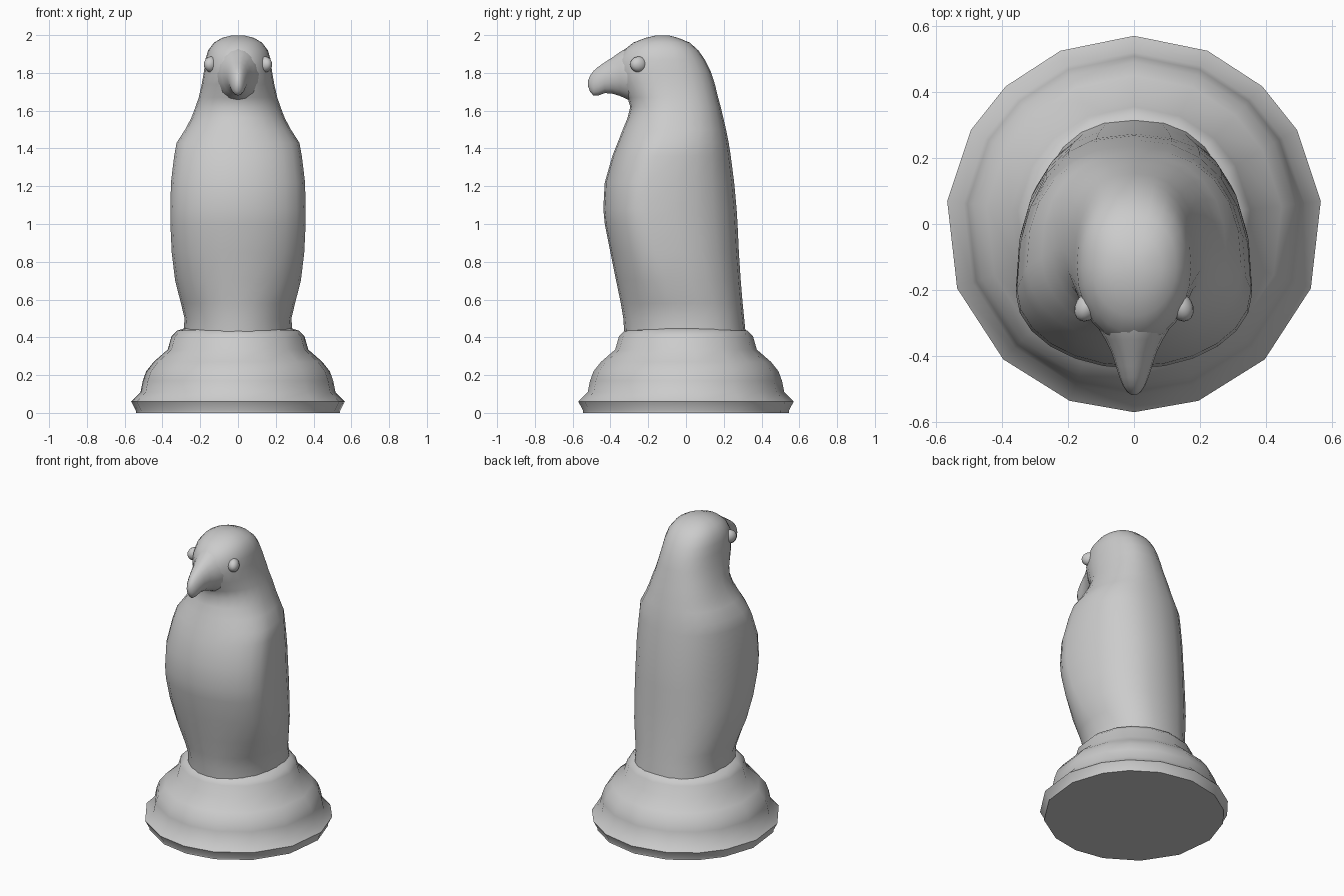
import bpy, bmesh, math

def finish(name, rings, angle=50):
    """Skin closed rings of points into a capped, smooth-shaded object."""
    bm = bmesh.new()
    loops = [[bm.verts.new(p) for p in ring] for ring in rings]
    n = len(loops[0])
    for a, b in zip(loops, loops[1:]):
        for i in range(n):
            j = (i + 1) % n
            bm.faces.new((a[i], a[j], b[j], b[i]))
    bm.faces.new(loops[0])
    bm.faces.new(loops[-1])
    bmesh.ops.recalc_face_normals(bm, faces=bm.faces)
    me = bpy.data.meshes.new(name)
    bm.to_mesh(me)
    bm.free()
    ob = bpy.data.objects.new(name, me)
    bpy.context.collection.objects.link(ob)
    smooth(ob, angle)
    return ob

def smooth(ob, angle):
    bpy.ops.object.select_all(action='DESELECT')
    ob.select_set(True)
    bpy.context.view_layer.objects.active = ob
    bpy.ops.object.shade_smooth_by_angle(angle=math.radians(angle))

def power(v, n):
    return math.copysign(abs(v) ** (2 / n), v)

# Pedestal: slightly irregular 16-sided turned base
right = [-90, -70, -46, -20, 7, 30, 47, 67, 90]
angles = [math.radians(a) for a in right + [180 - a for a in right[-2:0:-1]]]
base_profile = [(0.545, 0), (0.545, 0.012), (0.57, 0.06), (0.52, 0.11),
                (0.508, 0.17), (0.49, 0.22), (0.45, 0.27), (0.375, 0.335),
                (0.355, 0.405), (0.325, 0.435), (0.28, 0.45)]
finish("pedestal", [[(r * math.cos(a), r * math.sin(a), z) for a in angles]
                    for r, z in base_profile])

# Bird body and skull: z, half width, front y, back y, y of widest point
sections = [
    (0.40, 0.290, -0.325, 0.318, 0.00), (0.50, 0.283, -0.332, 0.308, -0.01),
    (0.58, 0.302, -0.345, 0.300, -0.04), (0.70, 0.333, -0.370, 0.290, -0.10),
    (0.85, 0.351, -0.400, 0.280, -0.16), (1.00, 0.358, -0.430, 0.273, -0.20),
    (1.08, 0.358, -0.438, 0.268, -0.21), (1.22, 0.355, -0.430, 0.255, -0.20),
    (1.36, 0.338, -0.390, 0.237, -0.16), (1.43, 0.325, -0.362, 0.226, -0.13),
    (1.50, 0.280, -0.335, 0.212, -0.10), (1.56, 0.248, -0.310, 0.198, -0.08),
    (1.62, 0.225, -0.295, 0.184, -0.07), (1.67, 0.208, -0.310, 0.170, -0.08),
    (1.74, 0.192, -0.350, 0.153, -0.10), (1.81, 0.180, -0.370, 0.130, -0.12),
    (1.87, 0.173, -0.362, 0.100, -0.13), (1.92, 0.158, -0.330, 0.065, -0.13),
    (1.96, 0.128, -0.280, 0.020, -0.13), (1.985, 0.085, -0.215, -0.040, -0.13),
    (1.998, 0.035, -0.160, -0.090, -0.125),
]
SIDES = 24
rings = []
for z, w, front, back, mid in sections:
    ring = []
    for i in range(SIDES):
        a = 2 * math.pi * i / SIDES
        c, s = math.cos(a), math.sin(a)
        n = 2.35 if s > 0 else 2.0
        ry = back - mid if s > 0 else mid - front
        ring.append((w * power(c, n), mid + ry * power(s, n), z))
    rings.append(ring)
finish("body_and_head", rings, 80)

# Face and hooked beak: y, top z, bottom z, half width
beak = [(-0.18, 1.96, 1.655, 0.130), (-0.25, 1.955, 1.645, 0.130),
        (-0.30, 1.940, 1.655, 0.118), (-0.35, 1.910, 1.678, 0.088),
        (-0.39, 1.882, 1.690, 0.068), (-0.43, 1.856, 1.693, 0.055),
        (-0.465, 1.832, 1.680, 0.044), (-0.49, 1.810, 1.680, 0.034),
        (-0.508, 1.785, 1.700, 0.022), (-0.518, 1.760, 1.728, 0.008)]
finish("beak", [[(w * math.cos(2 * math.pi * i / 16), y,
                  (t + b) / 2 + (t - b) / 2 * math.sin(2 * math.pi * i / 16))
                 for i in range(16)] for y, t, b, w in beak], 80)

# Eyes
for side, label in ((-1, "left"), (1, "right")):
    bpy.ops.mesh.primitive_uv_sphere_add(segments=16, ring_count=10, radius=1,
                                         location=(side * 0.142, -0.25, 1.845))
    eye = bpy.context.object
    eye.name = "eye_" + label
    eye.scale = (0.036, 0.048, 0.042)
    eye.rotation_euler.z = side * 0.5
    smooth(eye, 80)
